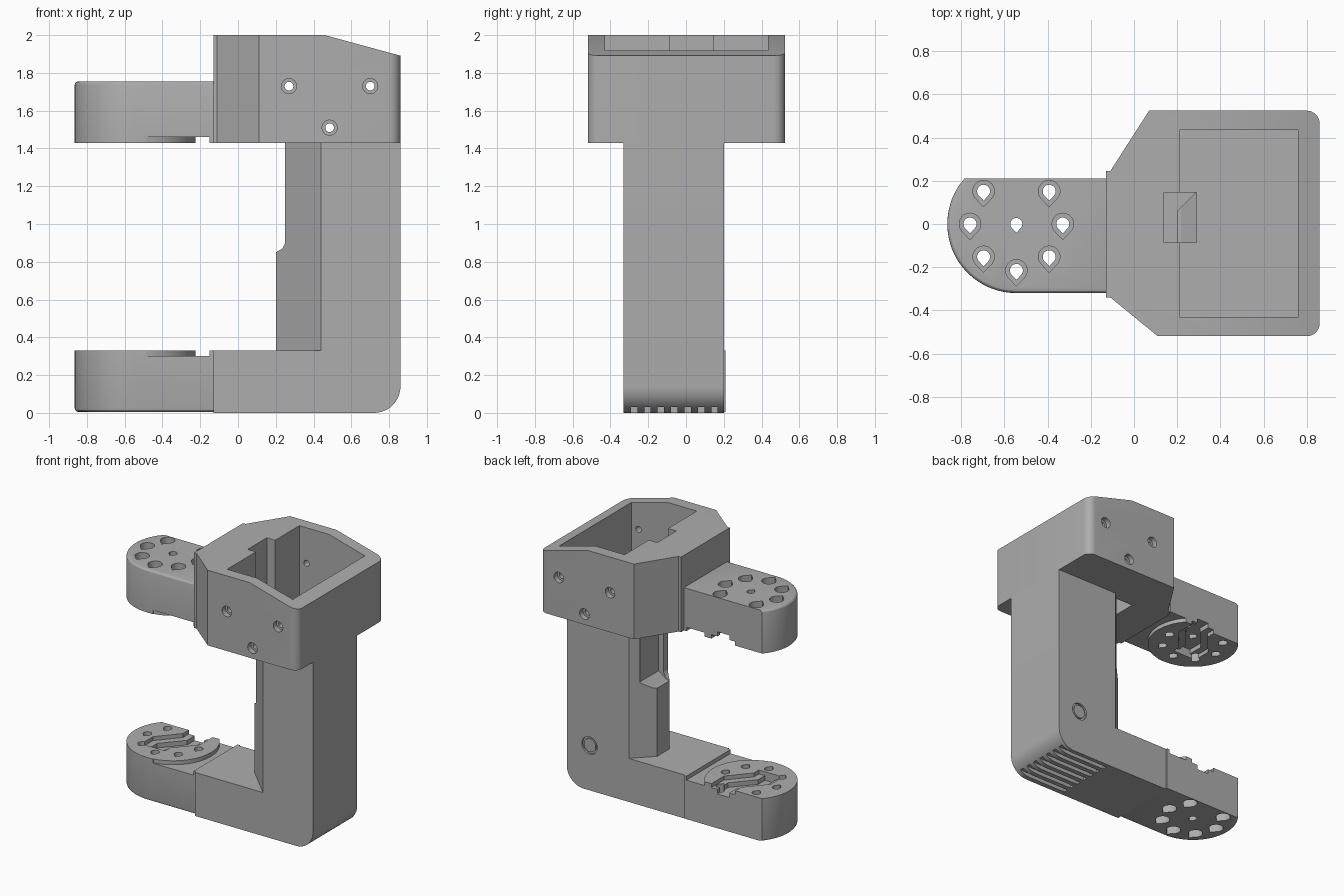
import bpy, bmesh, math
from math import cos, sin, radians

cube = bpy.data.objects.get("Cube")
if cube:
    bpy.data.objects.remove(cube)

grey = bpy.data.materials.new("matte_grey")
grey.use_nodes = True
COLOUR = (0.42, 0.42, 0.42, 1)
grey.diffuse_color = COLOUR
grey.node_tree.nodes["Principled BSDF"].inputs["Base Color"].default_value = COLOUR


def prism(name, pts, lo, hi, axis="z"):
    """Extrude a flat outline from lo to hi along z or y."""
    place = (lambda u, v, w: (u, v, w)) if axis == "z" else (lambda u, v, w: (u, w, v))
    bm = bmesh.new()
    rings = [[bm.verts.new(place(u, v, w)) for u, v in pts] for w in (lo, hi)]
    n = len(pts)
    bm.faces.new(rings[0])
    bm.faces.new(rings[1])
    for i in range(n):
        j = (i + 1) % n
        bm.faces.new((rings[0][i], rings[0][j], rings[1][j], rings[1][i]))
    bmesh.ops.recalc_face_normals(bm, faces=bm.faces)
    mesh = bpy.data.meshes.new(name)
    bm.to_mesh(mesh)
    bm.free()
    mesh.materials.append(grey)
    ob = bpy.data.objects.new(name, mesh)
    bpy.context.collection.objects.link(ob)
    return ob


def rect(x0, x1, y0, y1):
    return [(x0, y0), (x1, y0), (x1, y1), (x0, y1)]


def arc(cx, cy, r, a0, a1, n):
    step = (a1 - a0) / n
    return [(cx + r * cos(radians(a0 + step * i)), cy + r * sin(radians(a0 + step * i)))
            for i in range(n + 1)]


def circle(cx, cy, r, n=24):
    return arc(cx, cy, r, 0, 360, n)[:-1]


def teardrop(cx, cy, r):
    return arc(cx, cy, r, -40, 220, 16) + [(cx, cy - r * 1.45)]


def cut(target, pts, lo, hi, axis="z"):
    """Remove a prism from the target."""
    cutter = prism("cutter", pts, lo, hi, axis)
    cutter.hide_render = True
    mod = target.modifiers.new("cut", "BOOLEAN")
    mod.operation = "DIFFERENCE"
    mod.solver = "EXACT"
    mod.object = cutter
    bpy.context.view_layer.objects.active = target
    bpy.ops.object.modifier_apply(modifier=mod.name)
    bpy.data.objects.remove(cutter)


def smooth(ob):
    bpy.ops.object.select_all(action="DESELECT")
    ob.select_set(True)
    bpy.context.view_layer.objects.active = ob
    bpy.ops.object.shade_smooth_by_angle(angle=radians(25))


# Frame: foot and column in one L profile, rounded at the outer corner
frame = prism("frame", [(-0.13, 0)] + arc(0.72, 0.14, 0.14, -90, 0, 12)
              + [(0.86, 1.43), (0.44, 1.43), (0.44, 0.33), (-0.13, 0.33)],
              -0.33, 0.2, "y")
for i in range(7):
    y = -0.275 + 0.071 * i
    cut(frame, rect(0.4, 0.9, y - 0.017, y + 0.017), -0.05, 0.03)
cut(frame, circle(0.67, 0.34, 0.065, 32), 0.185, 0.3, "y")
prism("column_plug", circle(0.67, 0.34, 0.05, 32), 0.17, 0.197, "y")

# Ridge on the inner side of the column, with a cable channel
ridge = prism("column_ridge", [(0.45, -0.33), (0.44, -0.33), (0.2, -0.09), (0.2, 0.06),
                               (0.34, 0.2), (0.45, 0.2)], 0.32, 1.43)
cut(ridge, [(0.1, 0.85), (0.2, 0.85), (0.235, 0.87), (0.25, 0.9), (0.25, 1.5), (0.1, 1.5)],
    -0.5, 0.5, "y")
cut(ridge, [(0.1, 0.83), (0.22, 0.85), (0.29, 0.9), (0.29, 1.5), (0.1, 1.5)],
    -0.085, 0.145, "y")

# Housing: open box with tapered shoulders and a sloping top
outline = ([(-0.13, -0.34), (-0.11, -0.34), (0.11, -0.52)]
           + arc(0.8, -0.46, 0.06, -90, 0, 8) + arc(0.8, 0.465, 0.06, 0, 90, 8)
           + [(0.07, 0.525), (-0.11, 0.245), (-0.13, 0.245)])
housing = prism("housing", outline, 1.43, 2)
cut(housing, [(0.46, 2), (0.9, 1.88), (0.9, 2.2), (0.46, 2.2)], -1, 1, "y")
cut(housing, rect(0.21, 0.76, -0.43, 0.435), 1.47, 2.2)
cut(housing, rect(0.14, 0.29, -0.085, 0.145), 1.3, 2.2)
for x, z in ((0.27, 1.73), (0.7, 1.73), (0.485, 1.51)):
    cut(housing, circle(x, z, 0.023), -1, 1, "y")
    cut(housing, circle(x, z, 0.04), -1, -0.48, "y")
    cut(housing, circle(x, z, 0.04), 0.485, 1, "y")

# Arm: rounded end, flat on the back side
CX, R, BACK = -0.545, 0.32, 0.21
flat = 180 - math.degrees(math.asin(BACK / R))
arm = prism("lower_arm", [(-0.13, -R)] + [(-0.13, BACK)]
            + arc(CX, 0, R, flat, 270, 28), 0.005, 0.33)
bm = bmesh.new()
bm.from_mesh(arm.data)
rim = [e for e in bm.edges if all(v.co.z < 0.1 for v in e.verts)
       and not all(v.co.y > 0.2 for v in e.verts)
       and not all(v.co.x > -0.14 for v in e.verts)]
bmesh.ops.bevel(bm, geom=rim, offset=0.02, segments=3, profile=0.5, affect="EDGES")
bm.to_mesh(arm.data)
bm.free()

# Raised round pad: lower the surface between the pad and the foot
cut(arm, [(-0.15, -0.4), (-0.15, 0.4)] + arc(CX, 0, R, 50, -80, 24) + [(-0.489, -0.4)], 0.3, 0.5)

# Stepped, cranked slot in the pad
def slot(half):
    path = [(-0.46, 0.3), (-0.46, 0.1), (-0.6, -0.06), (-0.6, -0.16)]
    left = [(x - half, y + half * 0.4 * (0 < i < 3)) for i, (x, y) in enumerate(path)]
    right = [(x + half, y - half * 0.4 * (0 < i < 3)) for i, (x, y) in enumerate(path)]
    return left + right[::-1]

cut(arm, slot(0.1), 0.3, 0.5)
cut(arm, slot(0.05), 0.265, 0.5)

# Bolt circle, counterbored from the outer side
cut(arm, teardrop(CX, 0, 0.028), -0.1, 0.5)
for a in (0, 45, 135, 180, 225, 270, 315):
    x, y = CX + 0.215 * cos(radians(a)), 0.215 * sin(radians(a))
    cut(arm, teardrop(x, y, 0.03), -0.1, 0.5)
    cut(arm, teardrop(x, y, 0.05), -0.1, 0.2)

# Upper arm is the lower one turned over
upper = arm.copy()
upper.data = arm.data.copy()
upper.name = "upper_arm"
bpy.context.collection.objects.link(upper)
for v in upper.data.vertices:
    v.co.z = 1.76 - v.co.z
upper.data.flip_normals()

for ob in (frame, ridge, housing, arm, upper):
    smooth(ob)
